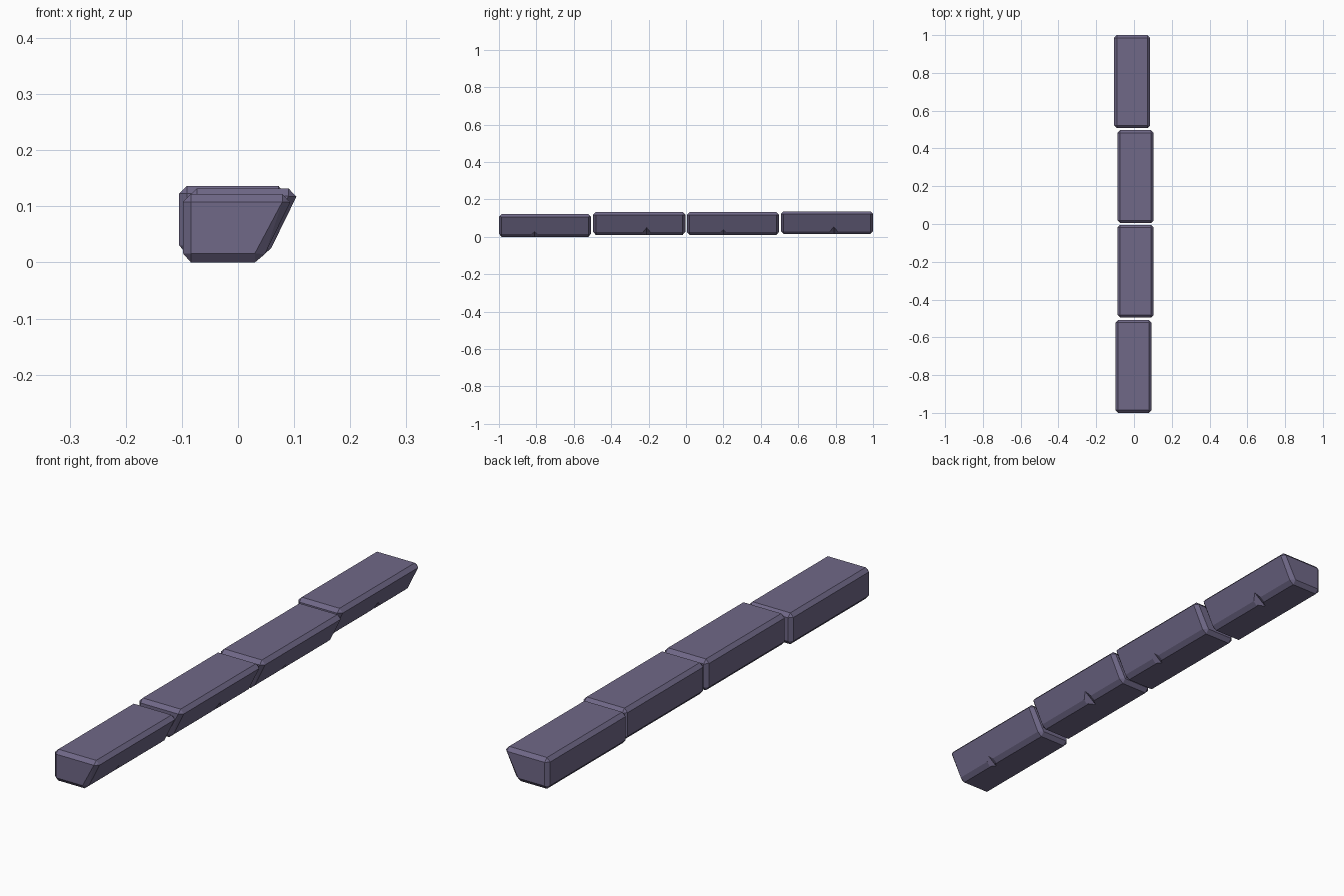
import bpy, bmesh

if "Cube" in bpy.data.objects:
    bpy.data.objects.remove(bpy.data.objects["Cube"])

stone = bpy.data.materials.new("muted purple stone")
stone.diffuse_color = (0.16, 0.138, 0.245, 1)
stone.use_nodes = True
stone.node_tree.nodes["Principled BSDF"].inputs["Base Color"].default_value = stone.diffuse_color

# Cross-section: inset end face and the full chamfered body outline
END = [(-.084, .016), (-.084, .108), (.079, .108), (.030, .016)]
BODY = [(-.098, .016), (-.098, .108), (-.084, .122), (.079, .122),
        (.093, .107), (.048, .015), (.030, 0), (-.084, 0)]
LENGTH, CHAMFER = .492, .014


def hull_object(name, points):
    bm = bmesh.new()
    for p in points:
        bm.verts.new(p)
    bmesh.ops.convex_hull(bm, input=bm.verts[:])
    bmesh.ops.dissolve_limit(bm, angle_limit=.01, verts=bm.verts[:], edges=bm.edges[:])
    bmesh.ops.recalc_face_normals(bm, faces=bm.faces[:])
    mesh = bpy.data.meshes.new(name)
    bm.to_mesh(mesh)
    bm.free()
    mesh.materials.append(stone)
    ob = bpy.data.objects.new(name, mesh)
    bpy.context.collection.objects.link(ob)
    return ob


def curb_block(name, dx, y0, dz, chip_y, chip):
    y1 = y0 + LENGTH
    pts = [(x + dx, y, z + dz) for y in (y0, y1) for x, z in END]
    pts += [(x + dx, y, z + dz) for y in (y0 + CHAMFER, y1 - CHAMFER) for x, z in BODY]
    block = hull_object(name, pts)
    # Chip knocked out of the lower edge of the sloped side
    cx, cz = .042 + dx, .005 + dz
    cutter = hull_object("chip_cutter", [
        (cx, chip_y - .028, cz), (cx, chip_y + .028, cz),
        (cx + chip * .55, chip_y, cz + chip), (cx - chip, chip_y, cz - .006),
        (cx + .03, chip_y, cz - .03)])
    cutter.hide_render = True
    mod = block.modifiers.new("chip", 'BOOLEAN')
    mod.operation, mod.solver, mod.object = 'DIFFERENCE', 'EXACT', cutter
    bpy.context.view_layer.objects.active = block
    bpy.ops.object.modifier_apply(modifier=mod.name)
    bpy.data.objects.remove(cutter)


# Four stones in a row, each slightly shifted
curb_block("front_curb_stone", 0, -1, 0, -.81, .026)
curb_block("front_middle_curb_stone", .011, -.496, .010, -.21, .035)
curb_block("back_middle_curb_stone", .011, .005, .010, .20, .026)
curb_block("back_curb_stone", -.007, .508, .0145, .79, .035)
